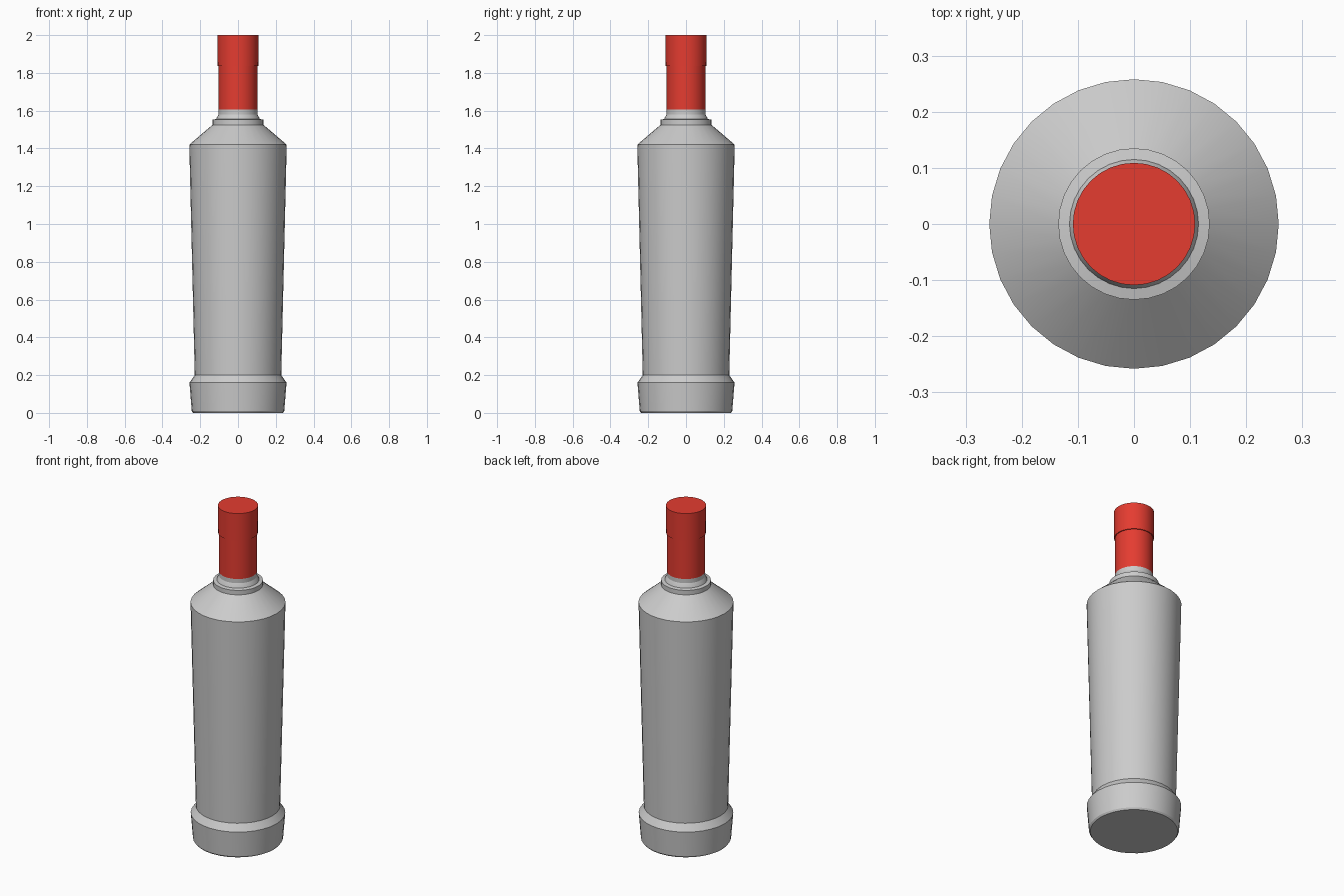
import bpy, bmesh, math

if "Cube" in bpy.data.objects:
    bpy.data.objects.remove(bpy.data.objects["Cube"])

SIDES = 32

def lathe(name, profile, mat=None):
    """Revolve (radius, z) points around z, capped at both ends."""
    bm = bmesh.new()
    rings = []
    for r, z in profile:
        rings.append([bm.verts.new((r * math.cos(2 * math.pi * i / SIDES),
                                    r * math.sin(2 * math.pi * i / SIDES), z))
                      for i in range(SIDES)])
    for a, b in zip(rings, rings[1:]):
        for i in range(SIDES):
            j = (i + 1) % SIDES
            bm.faces.new((a[i], a[j], b[j], b[i]))
    bm.faces.new(rings[0][::-1])
    bm.faces.new(rings[-1])
    mesh = bpy.data.meshes.new(name)
    bm.to_mesh(mesh)
    bm.free()
    obj = bpy.data.objects.new(name, mesh)
    bpy.context.collection.objects.link(obj)
    if mat:
        mesh.materials.append(mat)
    bpy.ops.object.select_all(action='DESELECT')
    obj.select_set(True)
    bpy.context.view_layer.objects.active = obj
    bpy.ops.object.shade_smooth_by_angle(angle=math.radians(25))
    return obj

red = bpy.data.materials.new("red")
red.diffuse_color = (0.78, 0.045, 0.03, 1)
red.use_nodes = True
red.node_tree.nodes["Principled BSDF"].inputs["Base Color"].default_value = red.diffuse_color

# Glass: heavy foot, tapered body, shoulder and stepped neck collar
lathe("bottle_body", [
    (0.238, 0.0), (0.245, 0.01), (0.257, 0.16), (0.229, 0.20),
    (0.258, 1.42), (0.135, 1.525), (0.135, 1.552), (0.115, 1.556),
    (0.113, 1.562), (0.103, 1.58), (0.103, 1.605)])

# Red sleeve around the neck, and the wider cap on top
lathe("neck_sleeve", [(0.103, 1.605), (0.103, 1.84)], red)
lathe("cap", [(0.108, 1.837), (0.109, 2.0)], red)
